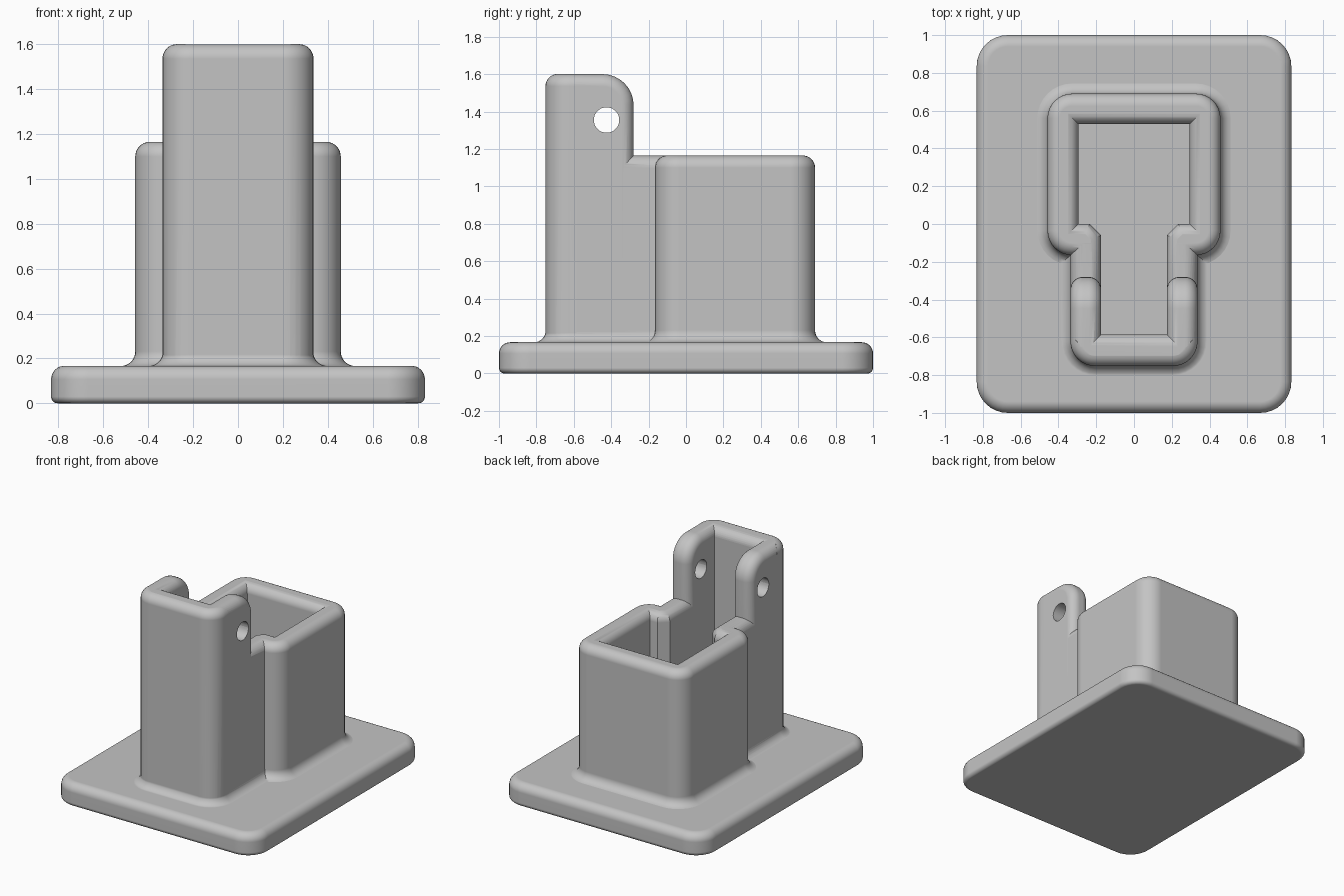
import bpy, bmesh
from math import sin, cos, pi, atan2
from mathutils import Vector

cube = bpy.data.objects.get("Cube")
if cube:
    bpy.data.objects.remove(cube, do_unlink=True)

grey = bpy.data.materials.new("plain_grey")
grey.use_nodes = True
colour = (0.55, 0.55, 0.55, 1)
grey.diffuse_color = colour
grey.node_tree.nodes["Principled BSDF"].inputs["Base Color"].default_value = colour

R = 0.065                      # edge fillet
RIM, TOP, PLATE = 1.165, 1.6, 0.167
STEPS = 8


def outline(corners, d):
    """Counter-clockwise outline of (u, v, radius) corners, grown by d."""
    pts, n = [], len(corners)
    for i, (u, v, r) in enumerate(corners):
        here = Vector((u, v))
        before = (here - Vector(corners[i - 1][:2])).normalized()
        after = (Vector(corners[(i + 1) % n][:2]) - here).normalized()
        n1, n2 = Vector((before.y, -before.x)), Vector((after.y, -after.x))
        mitre = (n1 + n2) / (1 + n1.dot(n2))
        if r:
            centre, start = here - r * mitre, atan2(n1.y, n1.x)
            for k in range(STEPS + 1):
                a = start + pi / 2 * k / STEPS
                pts.append(centre + (r + d) * Vector((cos(a), sin(a))))
        else:
            pts.append(here + d * mitre)
    return pts


def stack(name, corners, levels, along_x=False):
    """Solid made of outlines at (offset, height) levels."""
    bm = bmesh.new()
    rings = []
    for d, h in levels:
        rings.append([bm.verts.new((h, p.x, p.y) if along_x else (p.x, p.y, h))
                      for p in outline(corners, d)])
    for low, high in zip(rings, rings[1:]):
        for i in range(len(low)):
            bm.faces.new((low[i - 1], low[i], high[i], high[i - 1]))
    bm.faces.new(rings[0][::-1])
    bm.faces.new(rings[-1])
    bmesh.ops.recalc_face_normals(bm, faces=bm.faces)
    mesh = bpy.data.meshes.new(name)
    bm.to_mesh(mesh)
    bm.free()
    mesh.materials.append(grey)
    ob = bpy.data.objects.new(name, mesh)
    bpy.context.collection.objects.link(ob)
    return ob


def combine(target, other, operation):
    mod = target.modifiers.new(operation.lower(), 'BOOLEAN')
    mod.operation, mod.solver, mod.object = operation, 'EXACT', other
    bpy.context.view_layer.objects.active = target
    bpy.ops.object.modifier_apply(modifier=mod.name)
    bpy.data.objects.remove(other, do_unlink=True)


def rect(x, y0, y1, r):
    return [(-x, y0, r), (x, y0, r), (x, y1, r), (-x, y1, r)]


def angles():
    return [pi / 2 * k / STEPS for k in range(STEPS + 1)]


def round_top(z, r=R, side=-1):
    return [(side * r * (1 - cos(a)), z - r + r * sin(a)) for a in angles()]


def flare(z):
    return [(R, z - 0.1)] + [(R * (1 - sin(a)), z + R * (1 - cos(a))) for a in angles()]


# base plate with rounded edges
soft = 0.03
bottom = [(-soft * (1 - sin(a)), soft * (1 - cos(a))) for a in angles()]
holder = stack("holder", rect(0.833, -1, 1, 0.165), bottom + round_top(PLATE, 0.06))

# rear box and narrower front body, flared into the plate
combine(holder, stack("rear_box", rect(0.458, -0.165, 0.69, 0.13),
                      flare(PLATE - 0.001) + round_top(RIM)), 'UNION')
combine(holder, stack("front_body", rect(0.335, -0.75, 0.12, 0.13),
                      flare(PLATE - 0.0015) + round_top(RIM - 0.0005)), 'UNION')

# keyhole cavity with a rounded rim
half = [(0.175, -0.585, 0), (0.175, -0.06, 0), (0.235, 0, 0), (0.295, 0, 0), (0.295, 0.53, 0)]
keyhole = half + [(-x, y, r) for x, y, r in reversed(half)]
combine(holder, stack("cavity", keyhole,
                      [(0, PLATE)] + round_top(RIM + 0.001, R, 1) + [(R, RIM + 0.3)]), 'DIFFERENCE')

# tall front wall, round along its inner top edge
wall = [(-0.9, 0.05, 0), (-0.586, 0.05, 0), (-0.586, TOP, R), (-0.9, TOP, 0)]
tower = stack("front_wall", wall, [(0, -0.5), (0, 0.5)], True)

# two ears, rounded on both faces
ear = [(-0.95, 0.04, 0), (-0.28, 0.04, 0), (-0.28, TOP + 0.0005, 0.167), (-0.95, TOP + 0.0005, 0)]
inner, outer = 0.1745, 0.336
for side in (1, -1):
    rise = [(-R * (1 - sin(a)), inner + R * (1 - cos(a))) for a in angles()]
    levels = [(d, side * h) for d, h in rise + round_top(outer)]
    combine(tower, stack("ear", ear, levels, True), 'UNION')

# trim the tower to its rounded outside
combine(tower, stack("tower_outside", rect(0.3365, -0.7515, 0.3, 0.13),
                     [(0, 0.06)] + round_top(TOP + 0.001)), 'INTERSECT')
combine(holder, tower, 'UNION')

# pin hole through both ears
hole_y, hole_z, hole_r = -0.425, 1.355, 0.068
square = [(hole_y + a * hole_r, hole_z + b * hole_r, hole_r)
          for a, b in ((-1, -1), (1, -1), (1, 1), (-1, 1))]
square = [(u, v, r * 0.999) for u, v, r in square]
combine(holder, stack("pin_hole", square, [(0, -0.6), (0, 0.6)], True), 'DIFFERENCE')

# smooth shading
bpy.ops.object.select_all(action='DESELECT')
holder.select_set(True)
bpy.context.view_layer.objects.active = holder
bpy.ops.object.shade_smooth_by_angle(angle=pi / 6)
weighted = holder.modifiers.new("weighted_normals", 'WEIGHTED_NORMAL')
weighted.keep_sharp = True
